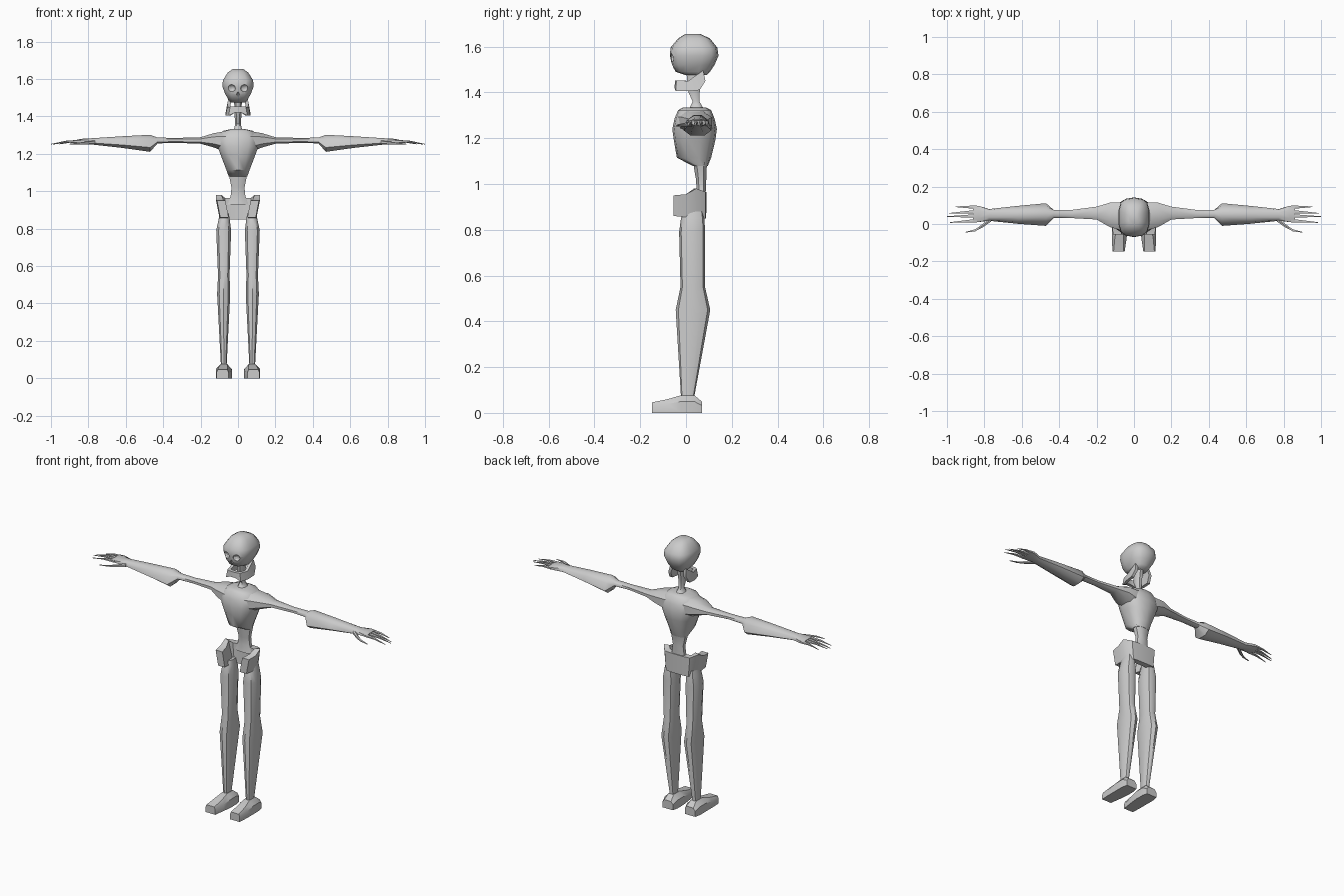
import bpy, bmesh, math
from mathutils import Vector

if "Cube" in bpy.data.objects:
    bpy.data.objects.remove(bpy.data.objects["Cube"])

bone = bpy.data.materials.new("bone_grey")
bone.use_nodes = True
COLOUR = (0.6, 0.6, 0.6, 1)
bone.diffuse_color = COLOUR
bone.node_tree.nodes["Principled BSDF"].inputs["Base Color"].default_value = COLOUR


def loft(name, rings, mirror=False, angle=45):
    """Skin a list of equal-length rings, cap both ends, mirror across x if asked."""
    bm = bmesh.new()
    rows = [[bm.verts.new(p) for p in ring] for ring in rings]
    n = len(rows[0])
    for a, b in zip(rows, rows[1:]):
        for i in range(n):
            j = (i + 1) % n
            bm.faces.new((a[i], a[j], b[j], b[i]))
    bm.faces.new(rows[0])
    bm.faces.new(rows[-1])
    bmesh.ops.recalc_face_normals(bm, faces=bm.faces)
    mesh = bpy.data.meshes.new(name)
    bm.to_mesh(mesh)
    bm.free()
    obj = bpy.data.objects.new(name, mesh)
    bpy.context.collection.objects.link(obj)
    mesh.materials.append(bone)
    if mirror:
        obj.modifiers.new("mirror", 'MIRROR').use_clip = False
    bpy.ops.object.select_all(action='DESELECT')
    obj.select_set(True)
    bpy.context.view_layer.objects.active = obj
    bpy.ops.object.shade_smooth_by_angle(angle=math.radians(angle))
    return obj


def oval(n, power):
    """Unit superellipse points."""
    out = []
    for i in range(n):
        t = 2 * math.pi * (i + 0.5) / n
        c, s = math.cos(t), math.sin(t)
        out.append((math.copysign(abs(c) ** power, c), math.copysign(abs(s) ** power, s)))
    return out


def level(z, x0, x1, y0, y1, n=12, power=0.8):
    """Horizontal ring filling a rectangle."""
    return [((x0 + x1) / 2 + c * (x1 - x0) / 2, (y0 + y1) / 2 + s * (y1 - y0) / 2, z)
            for c, s in oval(n, power)]


def slice_x(x, y0, y1, z0, z1, taper=0.0, n=8, power=0.8):
    """Upright ring across the arm; taper narrows its upper side."""
    return [(x, (y0 + y1) / 2 + c * (y1 - y0) / 2 * (1 - taper * max(s, 0)),
             (z0 + z1) / 2 + s * (z1 - z0) / 2) for c, s in oval(n, power)]


def wall(stations):
    """Four-cornered wall sections: outer top, outer bottom, inner bottom, inner top."""
    half = [[(xt, yt, zt), (xb, yb, zb), (xb - tx, yb - ty, zb), (xt - tx, yt - ty, zt)]
            for xt, yt, zt, xb, yb, zb, tx, ty in stations]
    return half + [[(-x, y, z) for x, y, z in ring] for ring in reversed(half)]


# Skull with carved eye sockets and nose
skull = loft("skull", [level(z, -w, w, y0, y1, 14, 0.72) for z, w, y0, y1 in [
    (1.475, .04, .0, .09), (1.49, .052, -.045, .105), (1.52, .07, -.062, .125),
    (1.56, .085, -.07, .142), (1.595, .082, -.068, .137), (1.635, .055, -.035, .105),
    (1.654, .028, -.005, .065)]], angle=50)


def carve(name, centre, radius, scale):
    bpy.ops.mesh.primitive_uv_sphere_add(segments=10, ring_count=6, radius=radius, location=centre)
    cutter = bpy.context.object
    cutter.name = name
    cutter.scale = scale
    cutter.data.materials.append(bone)
    cutter.hide_render = True
    cutter.hide_viewport = True
    mod = skull.modifiers.new(name, 'BOOLEAN')
    mod.operation = 'DIFFERENCE'
    mod.object = cutter


for side, label in ((1, "left"), (-1, "right")):
    carve(label + "_eye_cutter", (side * .036, -.07, 1.55), .024, (1, .9, .9))
carve("nose_cutter", (0, -.066, 1.515), .012, (.8, 1, 1.3))

# Jaw: a U-shaped wall rising at the back
loft("jaw", wall([
    (.052, .075, 1.495, .06, .085, 1.45, .018, 0),
    (.056, .045, 1.475, .068, .06, 1.41, .018, 0),
    (.058, .01, 1.45, .066, .01, 1.405, .018, 0),
    (.042, -.042, 1.452, .05, -.045, 1.405, .01, -.02),
    (.015, -.048, 1.452, .018, -.05, 1.42, 0, -.02)]))

# Neck
loft("neck", [level(z, -w, w, y0, y1, 8) for z, w, y0, y1 in [
    (1.49, .022, .0, .075), (1.41, .02, .005, .062), (1.36, .016, .028, .06),
    (1.335, .022, .015, .075), (1.31, .05, -.01, .1)]])

# Rib cage and spine
loft("rib_cage", [level(z, -w, w, y0, y1, 14, 0.8) for z, w, y0, y1 in [
    (1.333, .035, -.015, .09), (1.322, .085, -.035, .11), (1.285, .115, -.05, .125),
    (1.24, .112, -.06, .135), (1.19, .093, -.053, .128), (1.115, .064, -.04, .11),
    (1.078, .05, .03, .095)]])
loft("spine", [level(z, -w, w, y0, y1, 8) for z, w, y0, y1 in [
    (1.12, .055, .03, .105), (1.07, .048, .033, .092), (1.02, .037, .042, .09),
    (.975, .042, .045, .088), (.93, .06, .04, .085)]])

# Pelvis: a back plate with two flared wings wrapping forward
loft("pelvis", wall([
    (.112, -.055, .95, .095, -.055, .86, .045, 0),
    (.118, .0, .955, .098, .0, .855, .04, 0),
    (.118, .045, .98, .09, .05, .85, .03, .01),
    (.085, .085, .965, .075, .085, .848, .015, .035),
    (.04, .09, .965, .04, .088, .848, 0, .035)]), angle=35)

# Legs and feet
loft("leg", [level(z, x0, x1, y0, y1, 10) for z, x0, x1, y0, y1 in [
    (.88, .048, .098, -.012, .075), (.85, .043, .105, -.022, .08),
    (.79, .035, .118, -.03, .084), (.55, .044, .108, -.024, .083),
    (.45, .04, .113, -.045, .106), (.07, .06, .092, -.022, .036),
    (.04, .058, .095, -.022, .04)]], mirror=True)


def foot_section(y, x0, x1, top, inset):
    return [(x0, y, 0), (x1, y, 0), (x1, y, top * .65), (x1 - inset, y, top),
            (x0 + inset, y, top), (x0, y, top * .65)]


loft("foot", [foot_section(*s) for s in [
    (.069, .04, .11, .05, .012), (.036, .033, .118, .077, .026), (-.022, .033, .118, .077, .026),
    (-.08, .04, .118, .06, .015), (-.148, .05, .115, .046, .006)]], mirror=True, angle=35)

# Arms, from the shoulder to the palm
loft("arm", [slice_x(*s) for s in [
    (.05, -.045, .12, 1.2, 1.327), (.13, -.02, .118, 1.232, 1.313), (.2, .022, .095, 1.253, 1.29),
    (.33, .03, .077, 1.258, 1.286), (.43, .03, .077, 1.255, 1.288),
    (.47, -.014, .115, 1.208, 1.305, .5), (.62, -.002, .1, 1.23, 1.296, .4),
    (.775, .015, .082, 1.248, 1.285, .2), (.83, .008, .1, 1.254, 1.282),
    (.86, .01, .098, 1.257, 1.277)]], mirror=True)


def digit(name, points, radius):
    """Tapered finger through a few points."""
    rings = []
    for i, p in enumerate(points):
        r = radius * (1 - .85 * i / (len(points) - 1))
        x, y, z = Vector(p)
        rings.append(slice_x(x, y - r, y + r, z - r * .8, z + r * .8, n=6))
    loft(name, rings, mirror=True)


# Fingers and thumb
for name, base, tip, reach in [("index_finger", .018, .008, .985), ("middle_finger", .043, .04, 1.0),
                               ("ring_finger", .066, .057, .99), ("little_finger", .09, .092, .955)]:
    digit(name, [(.84, base, 1.267), ((.84 + reach) / 2, (base + tip) / 2, 1.265),
                 (reach, tip, 1.252)], .011)
digit("thumb", [(.765, .025, 1.262), (.81, -.01, 1.258), (.85, -.034, 1.256), (.9, -.044, 1.252)], .014)
